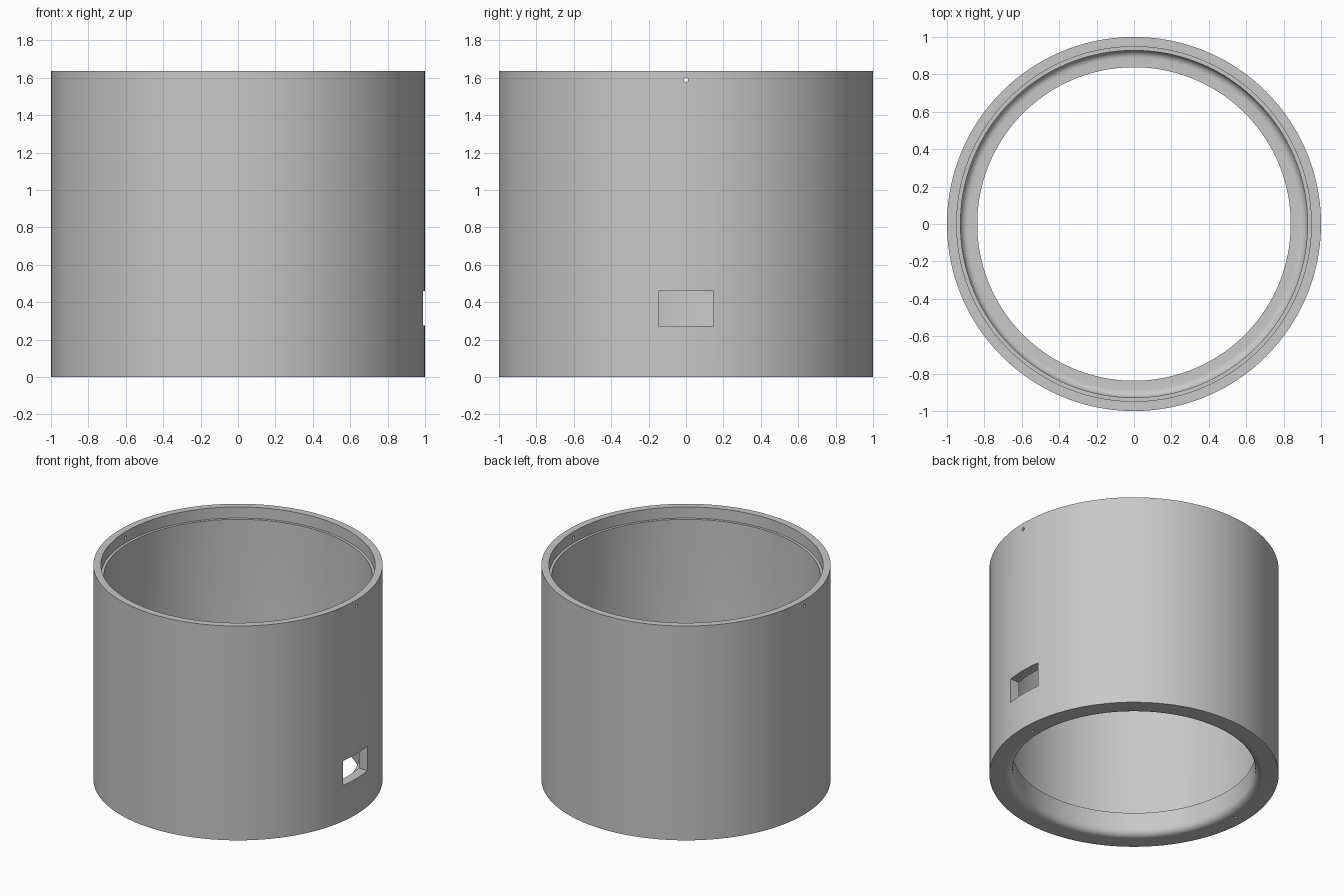
import bpy, bmesh, math
from mathutils import Matrix

cube = bpy.data.objects.get("Cube")
if cube:
    bpy.data.objects.remove(cube, do_unlink=True)

HEIGHT = 1.635
SEGMENTS = 160

grey = bpy.data.materials.new("plain grey")
grey.use_nodes = True
grey.diffuse_color = (0.58, 0.58, 0.58, 1)
grey.node_tree.nodes["Principled BSDF"].inputs["Base Color"].default_value = grey.diffuse_color


def make_object(name, bm):
    mesh = bpy.data.meshes.new(name)
    bmesh.ops.recalc_face_normals(bm, faces=bm.faces)
    bm.to_mesh(mesh)
    bm.free()
    mesh.materials.append(grey)
    obj = bpy.data.objects.new(name, mesh)
    bpy.context.collection.objects.link(obj)
    return obj


def fillet(cx, cz, radius, start, end, steps=8):
    """Quarter-round points in the radius / height plane."""
    angles = [math.radians(start + (end - start) * i / steps) for i in range(steps + 1)]
    return [(cx + radius * math.cos(a), cz + radius * math.sin(a)) for a in angles]


def lathe(name, profile):
    """Revolve a closed profile of (radius, height) points about z."""
    bm = bmesh.new()
    rings = []
    for i in range(SEGMENTS):
        a = math.tau * i / SEGMENTS
        rings.append([bm.verts.new((r * math.cos(a), r * math.sin(a), z)) for r, z in profile])
    n = len(profile)
    for i in range(SEGMENTS):
        a, b = rings[i], rings[(i + 1) % SEGMENTS]
        for j in range(n):
            k = (j + 1) % n
            bm.faces.new((a[j], b[j], b[k], a[k]))
    return make_object(name, bm)


def box_cutter(name, centre, size):
    bm = bmesh.new()
    bmesh.ops.create_cube(bm, size=1, matrix=Matrix.Translation(centre) @ Matrix.Diagonal((*size, 1)))
    return make_object(name, bm)


def drill_cutter(name, centre, radius, length, axis):
    bm = bmesh.new()
    turn = Matrix.Rotation(math.pi / 2, 4, "Y") if axis == "X" else Matrix.Identity(4)
    bmesh.ops.create_cone(bm, cap_ends=True, segments=16, radius1=radius, radius2=radius,
                          depth=length, matrix=Matrix.Translation(centre) @ turn)
    return make_object(name, bm)


# Wall with a stepped top rim, an inner floor ring and a rounded base opening
profile = [(1, 0), (1, HEIGHT), (0.948, HEIGHT), (0.948, 1.55), (0.928, 1.55)]
profile += fillet(0.888, 0.216, 0.04, 0, -90)
profile += [(0.838, 0.176)]
profile += fillet(0.888, 0.05, 0.05, 180, 270)
shell = lathe("cylinder_shell", profile)

# Side window, cross holes under the rim and blind holes in the base
cutters = [box_cutter("window_cutter", (1, 0, 0.367), (0.3, 0.294, 0.186))]
for side, x in (("left", 1), ("right", -1)):
    cutters.append(drill_cutter(side + "_rim_hole_cutter", (x, 0, 1.588), 0.012, 0.3, "X"))
    cutters.append(drill_cutter(side + "_base_hole_cutter", (x * 0.917, 0, 0), 0.012, 0.2, "Z"))

bpy.ops.object.select_all(action="DESELECT")
shell.select_set(True)
bpy.context.view_layer.objects.active = shell
for cutter in cutters:
    mod = shell.modifiers.new(cutter.name, "BOOLEAN")
    mod.operation = "DIFFERENCE"
    mod.solver = "EXACT"
    mod.object = cutter
    bpy.ops.object.modifier_apply(modifier=mod.name)
for cutter in cutters:
    bpy.data.objects.remove(cutter, do_unlink=True)

bpy.ops.object.shade_smooth_by_angle(angle=math.radians(30))
